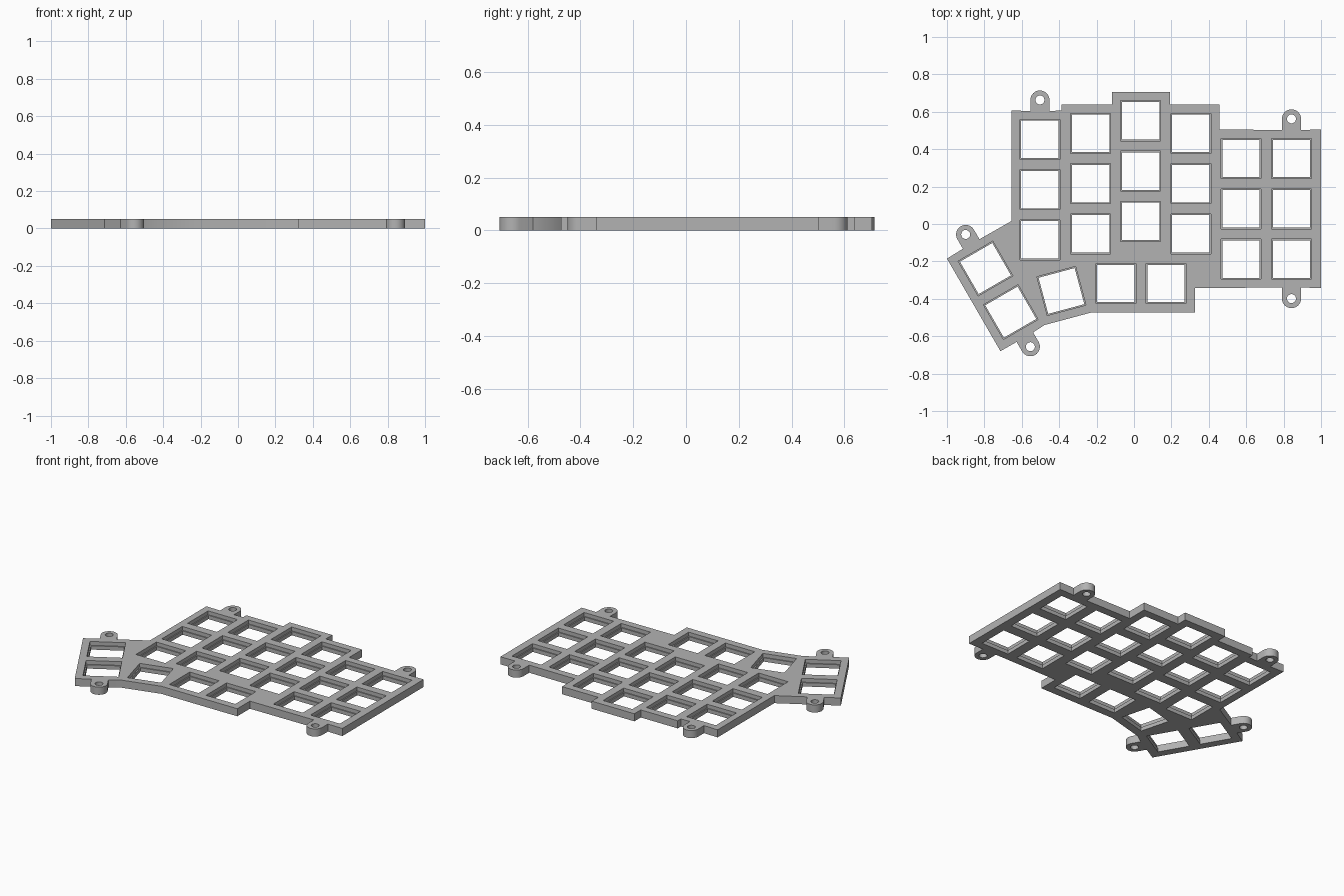
import bpy, bmesh
from math import radians, sin, cos, pi
from mathutils import Vector, Matrix

if "Cube" in bpy.data.objects:
    bpy.data.objects.remove(bpy.data.objects["Cube"])

THICK, PITCH = 0.05, 0.269
TAB_R, TAB_HOLE, TAB_LEN = 0.051, 0.024, 0.059

grey = bpy.data.materials.new("plate grey")
grey.use_nodes = True
grey.diffuse_color = (0.45, 0.45, 0.45, 1)
grey.node_tree.nodes["Principled BSDF"].inputs["Base Color"].default_value = grey.diffuse_color

# Screw tabs: centre x, centre y, outward angle
tabs = {"back_right": (-0.503, 0.663, 90), "back_left": (0.842, 0.562, 90),
        "front_left": (0.842, -0.399, -90), "thumb_front": (-0.554, -0.656, -60),
        "thumb_back": (-0.9, -0.056, 120)}


def tab(name):
    """Outline of a rounded tab, clockwise, from plate edge to plate edge."""
    x, y, ang = tabs[name]
    c, a = Vector((x, y)), radians(ang)
    out = Vector((cos(a), sin(a)))
    arc = [c + TAB_R * Vector((cos(a + t), sin(a + t)))
           for t in (pi / 2 - pi * i / 16 for i in range(17))]
    return [arc[0] - out * TAB_LEN, *arc, arc[-1] - out * TAB_LEN]


def loft(bm, rings):
    """Closed solid through stacked rings of 3D points."""
    rows = [[bm.verts.new(p) for p in ring] for ring in rings]
    n = len(rows[0])
    for lo, hi in zip(rows, rows[1:]):
        for i in range(n):
            bm.faces.new((lo[i], lo[(i + 1) % n], hi[(i + 1) % n], hi[i]))
    bm.faces.new(rows[0][::-1])
    bm.faces.new(rows[-1])


def make_object(name, bm):
    bmesh.ops.recalc_face_normals(bm, faces=bm.faces)
    mesh = bpy.data.meshes.new(name)
    bm.to_mesh(mesh)
    bm.free()
    mesh.materials.append(grey)
    obj = bpy.data.objects.new(name, mesh)
    bpy.context.collection.objects.link(obj)
    return obj


# Plate outline, clockwise from the stepped back edge
outline = [(-0.655, 0.607), *tab("back_right"), (-0.387, 0.607), (-0.387, 0.639),
           (-0.118, 0.639), (-0.118, 0.706), (0.193, 0.706), (0.193, 0.639),
           (0.457, 0.639), (0.457, 0.505), *tab("back_left"), (1, 0.505),
           (1, -0.342), *tab("front_left"), (0.326, -0.342), (0.326, -0.473),
           (-0.227, -0.473), (-0.478, -0.54), *tab("thumb_front"),
           (-0.714, -0.68), (-1, -0.185), *tab("thumb_back"), (-0.655, 0.016)]
bm = bmesh.new()
loft(bm, [[(p[0], p[1], z) for p in outline] for z in (0, THICK)])
plate = make_object("switch_plate", bm)

# Key openings: straight columns of three, then the turned thumb row
keys = [(x, top - row * PITCH, 0)
        for x, top in ((-0.503, 0.453), (-0.232, 0.485), (0.036, 0.552),
                       (0.304, 0.485), (0.572, 0.35), (0.842, 0.35))
        for row in range(3)]
keys += [(-0.794, -0.238, 30), (-0.659, -0.471, 30), (-0.388, -0.358, 15),
         (-0.097, -0.318, 0), (0.171, -0.318, 0)]


def cut(bm, x, y, ang, sides, levels):
    """Prism cutter whose corner radius changes with height."""
    place = Matrix.Translation((x, y, 0)) @ Matrix.Rotation(radians(ang), 4, "Z")
    turns = [2 * pi * (i + 0.5) / sides for i in range(sides)]
    loft(bm, [[place @ Vector((r * cos(t), r * sin(t), z)) for t in turns]
              for z, r in levels])


# Stepped square openings with a narrow ledge, and round screw holes
bm = bmesh.new()
inner, outer = 0.1 * 2 ** 0.5, 0.107 * 2 ** 0.5
for x, y, ang in keys:
    cut(bm, x, y, ang, 4, [(-0.02, inner), (THICK / 2, inner),
                           (THICK / 2, outer), (THICK + 0.02, outer)])
for x, y, ang in tabs.values():
    cut(bm, x, y, ang, 24, [(-0.02, TAB_HOLE), (THICK + 0.02, TAB_HOLE)])
cutter = make_object("opening_cutter", bm)
cutter.hide_render = True

mod = plate.modifiers.new("openings", "BOOLEAN")
mod.operation, mod.solver, mod.object = "DIFFERENCE", "EXACT", cutter
bpy.ops.object.select_all(action="DESELECT")
plate.select_set(True)
bpy.context.view_layer.objects.active = plate
bpy.ops.object.modifier_apply(modifier=mod.name)
bpy.data.objects.remove(cutter)
bpy.ops.object.shade_smooth_by_angle(angle=radians(30))
